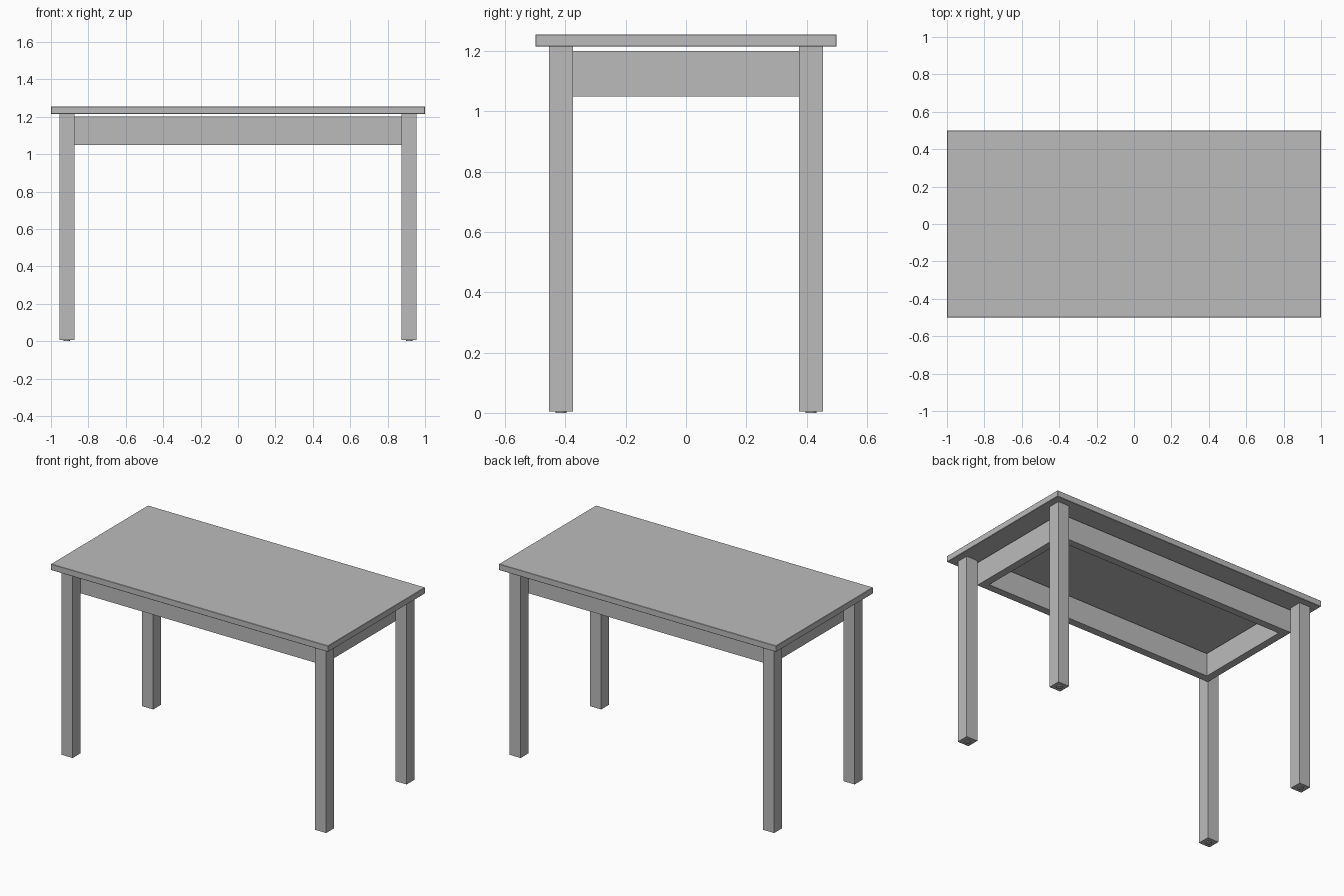
import bpy
import bmesh
from mathutils import Matrix, Vector

default = bpy.data.objects.get("Cube")
if default:
    bpy.data.objects.remove(default, do_unlink=True)

grey = bpy.data.materials.new("plain_grey")
grey.use_nodes = True
colour = (0.5, 0.5, 0.5, 1)
grey.diffuse_color = colour
grey.node_tree.nodes["Principled BSDF"].inputs["Base Color"].default_value = colour


def finish(name, bm):
    mesh = bpy.data.meshes.new(name)
    bm.to_mesh(mesh)
    bm.free()
    mesh.materials.append(grey)
    obj = bpy.data.objects.new(name, mesh)
    bpy.context.collection.objects.link(obj)
    return obj


def box(name, centre, size, bevel=0.0):
    bm = bmesh.new()
    bmesh.ops.create_cube(bm, size=1)
    bmesh.ops.scale(bm, vec=Vector(size), verts=bm.verts)
    bmesh.ops.translate(bm, vec=Vector(centre), verts=bm.verts)
    obj = finish(name, bm)
    if bevel:
        mod = obj.modifiers.new("soft_edge", "BEVEL")
        mod.width = bevel
        mod.segments = 1
    return obj


def disc(name, centre, radius, height):
    bm = bmesh.new()
    bmesh.ops.create_cone(bm, cap_ends=True, segments=16, radius1=radius,
                          radius2=radius, depth=height,
                          matrix=Matrix.Translation(centre))
    return finish(name, bm)


# Tabletop
box("tabletop", (0, 0, 1.235), (2, 1, 0.04), bevel=0.002)

# Legs, each on a small foot pad
for x, side in ((-0.915, "right"), (0.915, "left")):
    for y, end in ((-0.415, "front"), (0.415, "back")):
        box(f"{end}_{side}_leg", (x, y, 0.61), (0.08, 0.08, 1.21))
        disc(f"{end}_{side}_foot_pad", (x, y, 0.004), 0.018, 0.008)

# Apron frame set just inside the legs, with a gap below the top
bm = bmesh.new()
rings = []
for hx, hy in ((0.875, 0.375), (0.825, 0.325)):
    for z in (1.05, 1.2):
        rings.append([bm.verts.new((sx * hx, sy * hy, z))
                      for sx, sy in ((-1, -1), (1, -1), (1, 1), (-1, 1))])
outer_low, outer_high, inner_low, inner_high = rings
for a, b in ((outer_low, outer_high), (outer_high, inner_high),
             (inner_high, inner_low), (inner_low, outer_low)):
    for i in range(4):
        j = (i + 1) % 4
        bm.faces.new((a[i], a[j], b[j], b[i]))
bmesh.ops.recalc_face_normals(bm, faces=bm.faces)
finish("apron_frame", bm)
